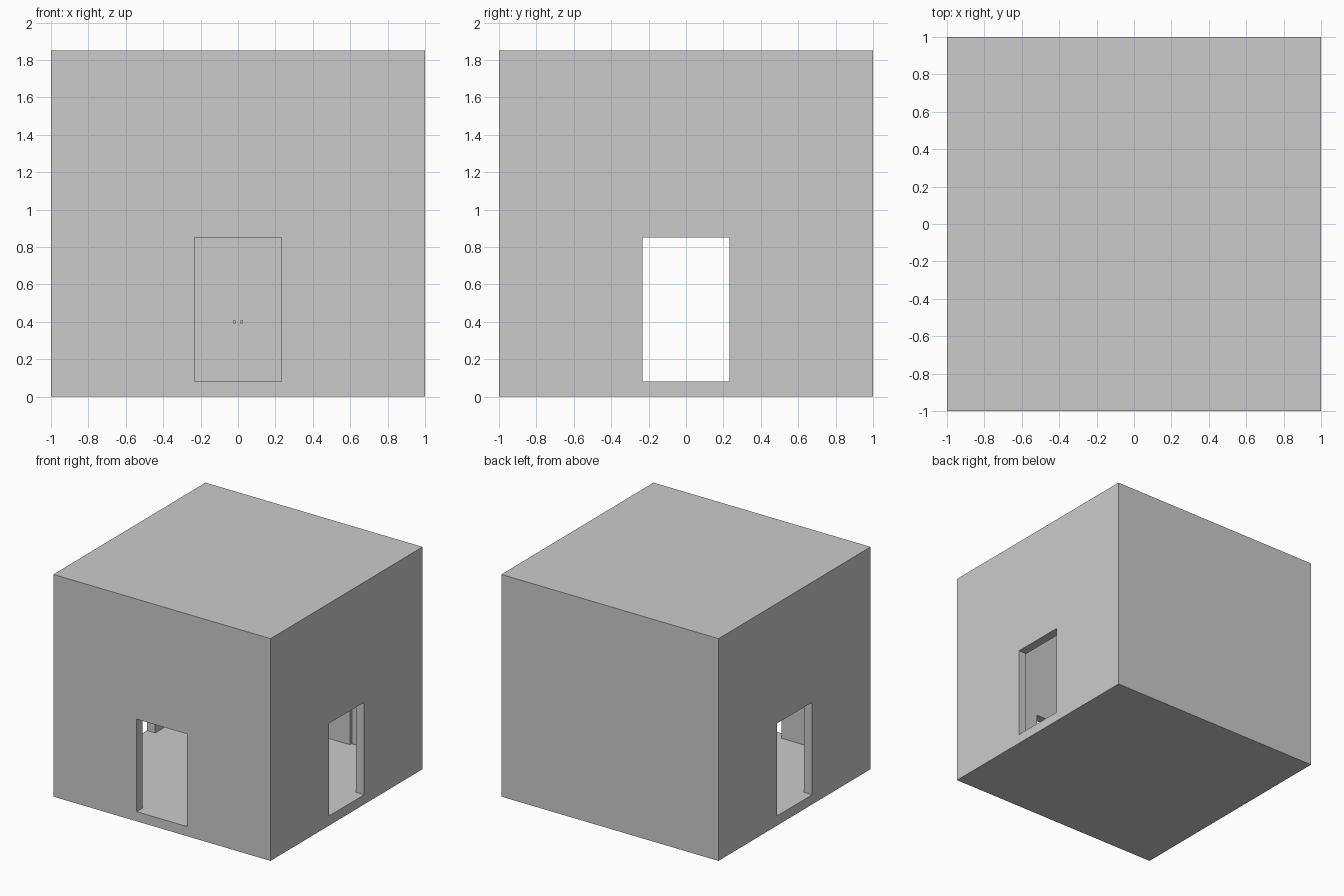
import bpy
from math import pi

if "Cube" in bpy.data.objects:
    bpy.data.objects.remove(bpy.data.objects["Cube"])

WALL, FLOOR, HEIGHT = 0.075, 0.08, 1.85
DOOR_HALF, DOOR_TOP = 0.2325, 0.85


def box(name, lo, hi):
    """Box spanning two opposite corners."""
    mid = [(a + b) / 2 for a, b in zip(lo, hi)]
    bpy.ops.mesh.primitive_cube_add(size=1, location=mid)
    ob = bpy.context.object
    ob.name = name
    ob.scale = [b - a for a, b in zip(lo, hi)]
    bpy.ops.object.transform_apply(location=False, rotation=False, scale=True)
    return ob


def cut(target, cutter):
    mod = target.modifiers.new(cutter.name, 'BOOLEAN')
    mod.operation = 'DIFFERENCE'
    mod.solver = 'EXACT'
    mod.object = cutter
    cutter.hide_render = True
    cutter.hide_set(True)


# Hollow room shell with floor and roof
room = box("room_shell", (-1, -1, 0), (1, 1, HEIGHT))
inner = 1 - WALL
cut(room, box("cavity_cutter", (-inner, -inner, FLOOR), (inner, inner, HEIGHT - WALL)))

# Doorways: left and right in one pass, then the front
cut(room, box("side_doorways_cutter", (-1.1, -DOOR_HALF, FLOOR), (1.1, DOOR_HALF, DOOR_TOP)))
cut(room, box("front_doorway_cutter", (-DOOR_HALF, -1.1, FLOOR), (DOOR_HALF, 0, DOOR_TOP)))

# Double door on the inside of the back wall, with crossbar and knobs
face = 0.902
box("back_double_door", (-0.4, face, FLOOR), (0.4, inner + 0.005, 0.88))
box("door_crossbar", (-0.4, face - 0.008, 0.39), (0.4, face + 0.005, 0.405))
for side, x in (("left", -0.019), ("right", 0.019)):
    bpy.ops.mesh.primitive_cylinder_add(
        vertices=12, radius=0.009, depth=0.03,
        location=(x, face - 0.013, 0.4), rotation=(pi / 2, 0, 0))
    bpy.context.object.name = side + "_door_knob"
    bpy.ops.object.shade_smooth_by_angle()
